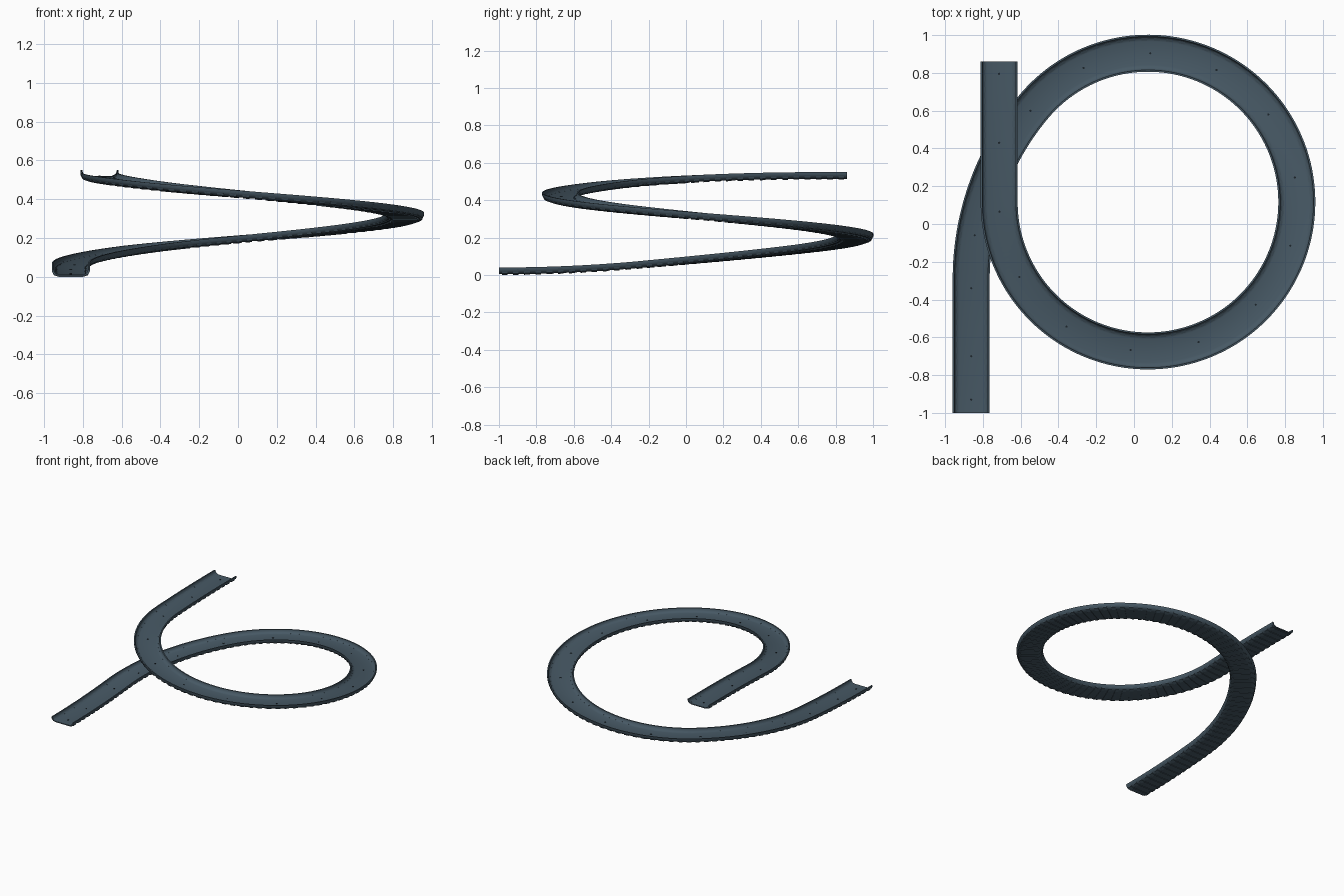
import bpy, bmesh, math
from mathutils import Vector

if "Cube" in bpy.data.objects:
    bpy.data.objects.remove(bpy.data.objects["Cube"])

# Plan of the track: straight, wide arc, tight ring, straight
CX, CY, R = 0.074, 0.116, 0.788
X0, XR = -0.862, CX - R
A = math.radians(40)
R1 = (CX - R * math.cos(A) - X0) / (1 - math.cos(A))
Y0 = CY + R * math.sin(A) - R1 * math.sin(A)
L1 = Y0 + 1.0
L2 = L1 + R1 * A
L3 = L2 + R * math.radians(320)
L = L3 + 0.86 - CY


def material(name, rgb):
    m = bpy.data.materials.new(name)
    m.diffuse_color = (*rgb, 1)
    m.use_nodes = True
    m.node_tree.nodes["Principled BSDF"].inputs["Base Color"].default_value = m.diffuse_color
    return m


slate = material("slate grey", (0.062, 0.098, 0.128))
dark = material("dark steel", (0.012, 0.018, 0.024))


def height(s):
    """Ramp with eased ends."""
    a, b, c, d, k = 0.0, 0.74, 5.5, L - 0.15, 0.089
    z = 0.0
    if s > a:
        z += k * (min(s, b) - a) ** 2 / (2 * (b - a))
    if s > b:
        z += k * (min(s, c) - b)
    if s > c:
        t = min(s, d) - c
        z += k * (t - t * t / (2 * (d - c)))
    return z


def frame(s):
    """Point on the centreline and the sideways direction."""
    if s <= L1:
        x, y, a = X0, -1 + s, math.pi
    elif s <= L2:
        a = math.pi - (s - L1) / R1
        x, y = X0 + R1 + R1 * math.cos(a), Y0 + R1 * math.sin(a)
    elif s <= L3:
        a = math.pi - A - (s - L2) / R
        x, y = CX + R * math.cos(a), CY + R * math.sin(a)
    else:
        x, y, a = XR, CY + s - L3, math.pi
    return Vector((x, y, height(s))), Vector((math.cos(a), math.sin(a), 0))


def sweep(bm, profile, stations):
    rings = []
    for s in stations:
        p, side = frame(s)
        rings.append([bm.verts.new(p + side * u + Vector((0, 0, v))) for u, v in profile])
    n = len(profile)
    for r0, r1 in zip(rings, rings[1:]):
        for i in range(n):
            j = (i + 1) % n
            bm.faces.new((r0[i], r0[j], r1[j], r1[i]))
    bm.faces.new(rings[0])
    bm.faces.new(rings[-1][::-1])


def finish(bm, name, mat, smooth=True):
    bmesh.ops.recalc_face_normals(bm, faces=bm.faces)
    me = bpy.data.meshes.new(name)
    bm.to_mesh(me)
    bm.free()
    ob = bpy.data.objects.new(name, me)
    bpy.context.collection.objects.link(ob)
    me.materials.append(mat)
    if smooth:
        bpy.ops.object.select_all(action='DESELECT')
        ob.select_set(True)
        bpy.context.view_layer.objects.active = ob
        bpy.ops.object.shade_smooth_by_angle(angle=math.radians(35))
    return ob


def mirrored(half):
    return half + [(-u, v) for u, v in reversed(half)]


# Tray: shallow channel with raised rims
under = [(0.098, 0.040), (0.0975, 0.028), (0.092, 0.017), (0.082, 0.009), (0.062, 0.004)]
upper = [(-0.062, 0.011), (-0.075, 0.015), (-0.083, 0.022), (-0.087, 0.031), (-0.089, 0.040)]
profile = mirrored(under) + upper[::-1] + [(-u, v) for u, v in upper]
bm = bmesh.new()
N = 260
sweep(bm, profile, [L * i / N for i in range(N + 1)])
finish(bm, "channel_tray", slate)

# Ribs: thin straps under the tray
rib = mirrored([(0.098, 0.030), (0.088, 0.008), (0.062, 0.0)]) + [(-0.06, 0.008), (0.06, 0.008)]
bm = bmesh.new()
count = 114
for i in range(count):
    s = L * (i + 0.5) / count
    sweep(bm, rib, [s - 0.015, s + 0.015])
finish(bm, "underside_ribs", slate, False)

# Bolts: small heads along the floor
bm = bmesh.new()
spots = [0.07, 0.30, 0.66] + [L - 0.065 - 0.365 * k for k in range(17)]
for s in spots:
    p, side = frame(s)
    ring = [p + Vector((0.006 * math.cos(i * math.pi / 4), 0.006 * math.sin(i * math.pi / 4), 0))
            for i in range(8)]
    lo = [bm.verts.new(q + Vector((0, 0, 0.009))) for q in ring]
    hi = [bm.verts.new(q + Vector((0, 0, 0.0135))) for q in ring]
    for i in range(8):
        j = (i + 1) % 8
        bm.faces.new((lo[i], lo[j], hi[j], hi[i]))
    bm.faces.new(hi)
    bm.faces.new(lo[::-1])
finish(bm, "floor_bolts", dark, False)
